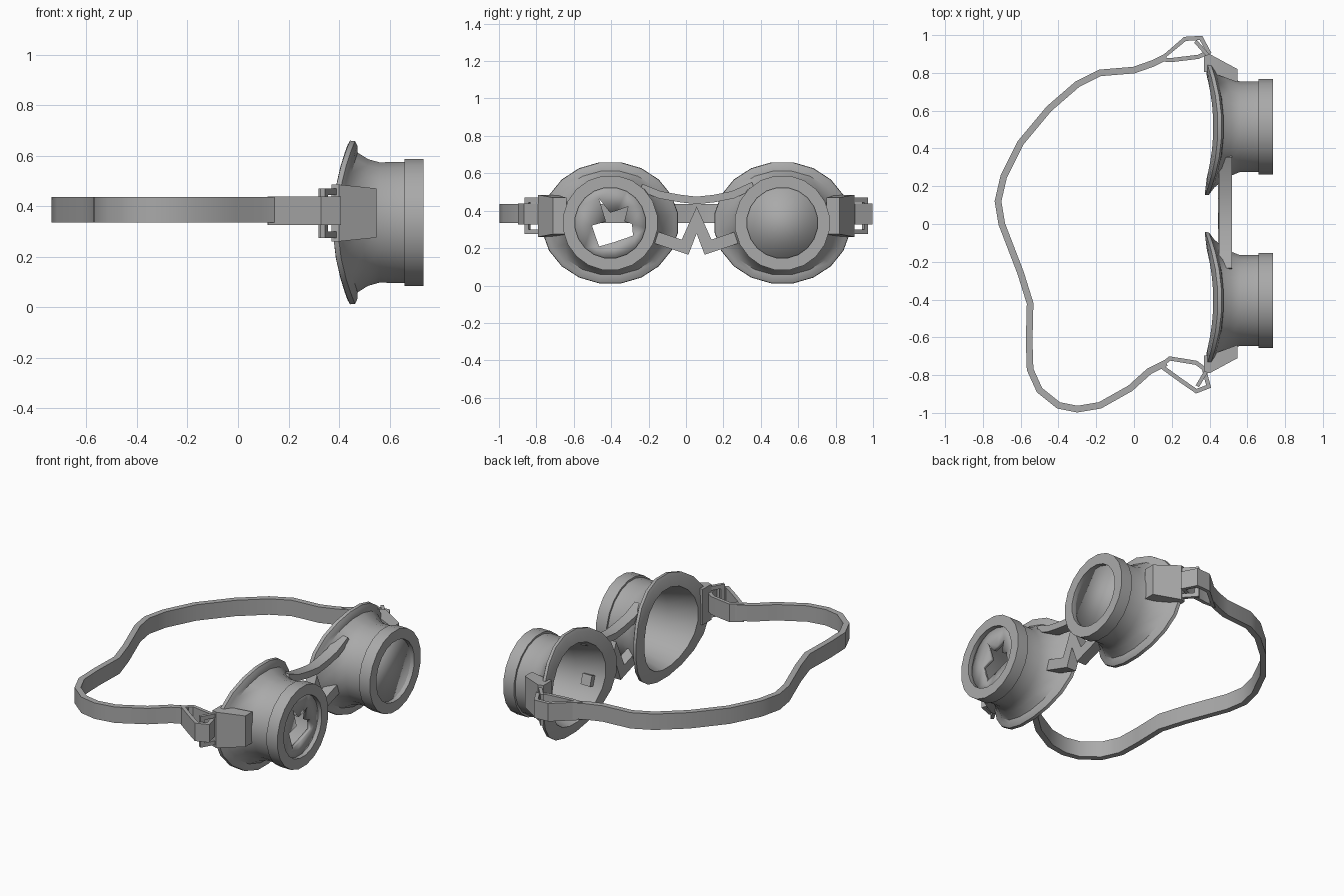
import bpy, bmesh, math
from mathutils import Vector

old = bpy.data.objects.get("Cube")
if old:
    bpy.data.objects.remove(old)

GREY = (0.4, 0.4, 0.4, 1)
mat = bpy.data.materials.new("plain grey")
mat.use_nodes = True
mat.diffuse_color = GREY
mat.node_tree.nodes["Principled BSDF"].inputs["Base Color"].default_value = GREY


def finish(name, bm, smooth=30):
    bmesh.ops.recalc_face_normals(bm, faces=bm.faces[:])
    me = bpy.data.meshes.new(name)
    bm.to_mesh(me)
    bm.free()
    me.materials.append(mat)
    ob = bpy.data.objects.new(name, me)
    bpy.context.collection.objects.link(ob)
    bpy.ops.object.select_all(action='DESELECT')
    ob.select_set(True)
    bpy.context.view_layer.objects.active = ob
    bpy.ops.object.shade_smooth_by_angle(angle=math.radians(smooth))
    return ob


def bridge_loops(bm, a, b):
    n = len(a)
    for i in range(n):
        bm.faces.new((a[i], a[(i + 1) % n], b[(i + 1) % n], b[i]))


def ribbon(name, pts, thick, lo, hi, axis='z', closed=False):
    """Mitred band along a flat path, extruded from lo to hi along an axis."""
    bm = bmesh.new()
    p = [Vector(q) for q in pts]
    n = len(p)
    place = (lambda v, h: (v.x, v.y, h)) if axis == 'z' else (lambda v, h: (h, v.x, v.y))
    rings = []
    for i in range(n):
        prev = p[i - 1] if i or closed else None
        nxt = p[(i + 1) % n] if i < n - 1 or closed else None
        d1 = (p[i] - prev).normalized() if prev else (nxt - p[i]).normalized()
        d2 = (nxt - p[i]).normalized() if nxt else d1
        t = (d1 + d2).normalized()
        side = Vector((-t.y, t.x)) * (thick / 2 / max(t.dot(d1), 0.45))
        corners = ((side, lo), (side, hi), (-side, hi), (-side, lo))
        rings.append([bm.verts.new(place(p[i] + s, h)) for s, h in corners])
    for i in range(n if closed else n - 1):
        bridge_loops(bm, rings[i], rings[(i + 1) % n])
    if not closed:
        bm.faces.new(rings[0])
        bm.faces.new(rings[-1])
    return finish(name, bm)


SEG, CZ = 20, 0.335
# Cup section: x, half width, half height, backward sweep at the sides
CUP = [(.70, .19, .19, 0), (.735, .19, .19, 0), (.735, .255, .255, 0),
       (.66, .255, .255, 0), (.66, .243, .243, 0), (.56, .243, .241, 0),
       (.515, .27, .254, .02), (.475, .325, .28, .05), (.475, .345, .305, .065),
       (.465, .365, .326, .07), (.445, .367, .328, .07), (.435, .345, .31, .06),
       (.42, .27, .25, .035), (.56, .215, .215, 0), (.68, .2, .2, 0)]


def cup(name, cy):
    bm = bmesh.new()
    rings = []
    for x, ry, rz, sweep in CUP:
        ring = []
        for k in range(SEG):
            a = math.tau * (k + .5) / SEG
            c, s = math.cos(a), math.sin(a)
            ring.append(bm.verts.new((x - sweep * c * c, cy + ry * c, CZ + rz * s)))
        rings.append(ring)
    for i in range(len(rings)):
        bridge_loops(bm, rings[i - 1], rings[i])
    finish(name, bm)


def lens(name, cy, hole=()):
    bm = bmesh.new()
    rim = [(cy + .198 * math.cos(math.tau * (k + .5) / SEG),
            CZ + .198 * math.sin(math.tau * (k + .5) / SEG)) for k in range(SEG)]
    edges = []
    for outline in (rim, hole):
        vs = [bm.verts.new((.708, y, z)) for y, z in outline]
        edges += [bm.edges.new((vs[i - 1], vs[i])) for i in range(len(vs))]
    bmesh.ops.triangle_fill(bm, edges=edges, use_beauty=True, normal=(1, 0, 0))
    ob = finish(name, bm)
    mod = ob.modifiers.new("thickness", 'SOLIDIFY')
    mod.thickness, mod.offset = .025, -1


def clip(name, cy, side):
    """Tapered strap lug on the outer side of a cup."""
    bm = bmesh.new()
    ends = []
    for x, inner, outer, lo, hi in ((.37, .29, .375, .26, .485), (.40, .29, .385, .26, .485),
                                    (.548, .235, .305, .275, .47)):
        ends.append([bm.verts.new((x, cy + side * r, z)) for r, z in
                     ((inner, lo), (outer, lo), (outer, hi), (inner, hi))])
    bridge_loops(bm, ends[0], ends[1])
    bridge_loops(bm, ends[1], ends[2])
    bm.faces.new(ends[0])
    bm.faces.new(ends[2])
    finish(name, bm)


# Eyecups, lenses and lugs
BROKEN = [(-.503, .321), (-.428, .342), (-.465, .465), (-.406, .39), (-.37, .4), (-.31, .422),
          (-.33, .342), (-.289, .33), (-.283, .267), (-.39, .23), (-.465, .209)]
for label, cy, side, hole in (("right", -.405, -1, BROKEN), ("left", .515, 1, ())):
    cup(label + "_eyecup", cy)
    lens(label + "_lens", cy, hole)
    clip(label + "_strap_lug", cy, side)

# Nose bridge and pointed nose piece
ribbon("nose_bridge", [(-.24, .525), (-.14, .485), (-.03, .465), (.057, .455), (.15, .465),
                       (.25, .485), (.36, .535)], .04, .45, .52, 'x')
ribbon("nose_piece", [(-.2, .27), (-.005, .205), (.057, .35), (.118, .205), (.31, .27)],
       .065, .445, .51, 'x')

# Head strap with a folded loop at each end
ribbon("head_strap", [(.17, .885), (.1, .85), (0, .815), (-.18, .8), (-.3, .74), (-.45, .61),
                      (-.6, .43), (-.69, .25), (-.72, .12), (-.7, 0), (-.6, -.26), (-.55, -.42),
                      (-.555, -.62), (-.55, -.77), (-.5, -.88), (-.4, -.96), (-.3, -.98),
                      (-.18, -.96), (-.02, -.87), (.08, -.78), (.17, -.735)], .035, .335, .435)
ribbon("left_strap_loop", [(.14, .87), (.27, .98), (.355, .985), (.395, .91), (.34, .885),
                           (.2, .868)], .022, .325, .438, closed=True)
ribbon("right_strap_loop", [(.14, -.75), (.25, -.83), (.33, -.885), (.395, -.86), (.37, -.765),
                            (.33, -.735), (.19, -.712)], .022, .325, .438, closed=True)

# Buckle frames joining strap and lug
FRAME = [(-.05, -.085), (.05, -.085), (.05, .085), (-.05, .085)]
for label, y, turn in (("left", .92, .72), ("right", -.805, -.53)):
    buckle = ribbon(label + "_buckle", FRAME, .025, -.01, .01, 'x', closed=True)
    buckle.location = (.367, y, .372)
    buckle.rotation_euler.z = turn
